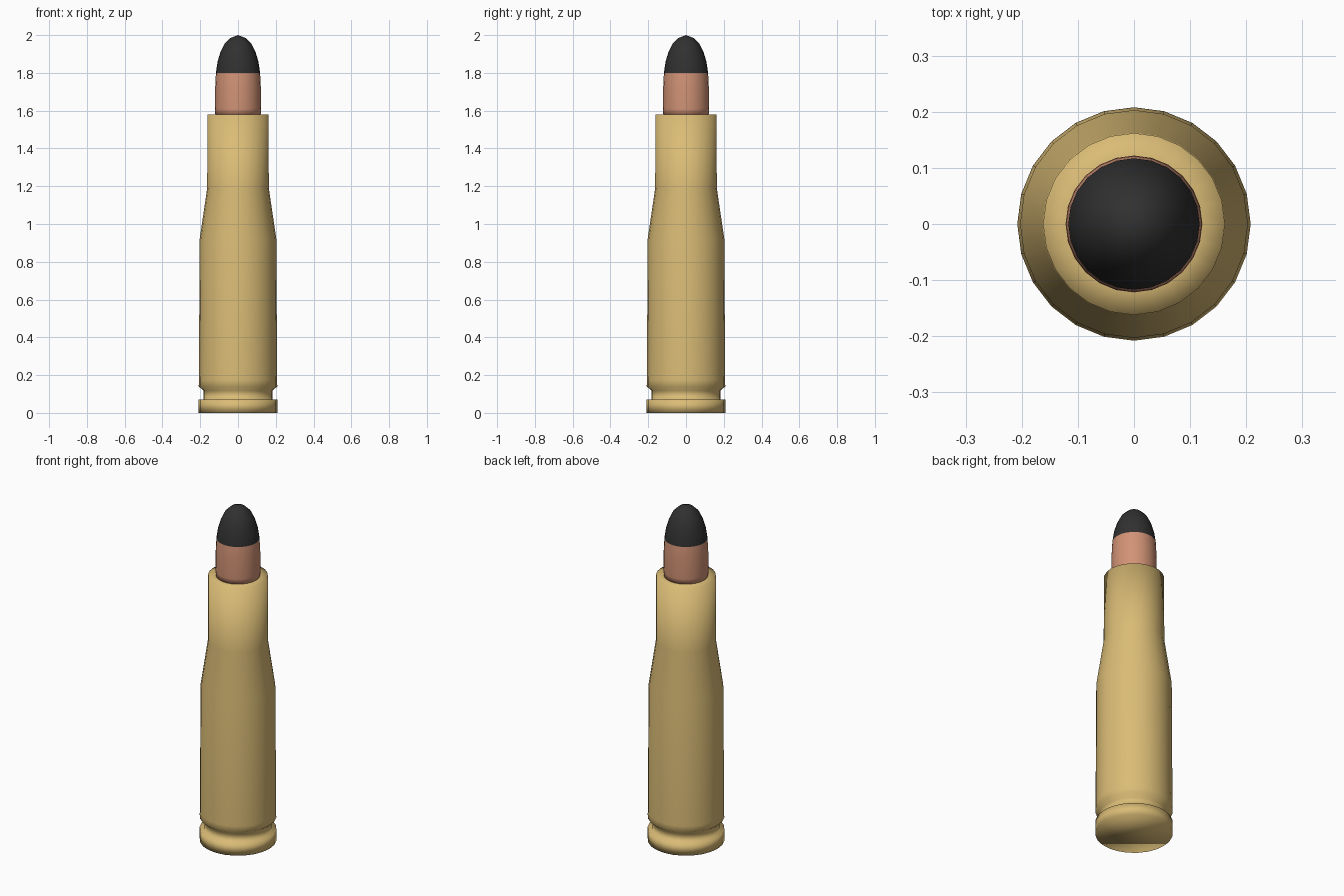
import bpy, bmesh
from math import cos, sin, tau

SIDES = 24

cube = bpy.data.objects.get("Cube")
if cube:
    bpy.data.objects.remove(cube, do_unlink=True)


def material(name, rgb):
    mat = bpy.data.materials.new(name)
    mat.use_nodes = True
    colour = (*rgb, 1)
    mat.diffuse_color = colour
    mat.node_tree.nodes["Principled BSDF"].inputs["Base Color"].default_value = colour
    return mat


def lathe(name, profile, mats, rule=lambda z: 0):
    """Spin (radius, z) points around z, bottom to top; ends are closed."""
    bm = bmesh.new()
    rings = []
    for r, z in profile:
        if r == 0:
            rings.append([bm.verts.new((0, 0, z))] * SIDES)
        else:
            rings.append([bm.verts.new((r * cos(tau * i / SIDES), r * sin(tau * i / SIDES), z))
                          for i in range(SIDES)])
    for low, high in zip(rings, rings[1:]):
        for i in range(SIDES):
            j = (i + 1) % SIDES
            corners = dict.fromkeys((low[i], low[j], high[j], high[i]))
            bm.faces.new(list(corners))
    bm.faces.new(rings[0][::-1])
    if profile[-1][0] > 0:
        bm.faces.new(rings[-1])
    bmesh.ops.recalc_face_normals(bm, faces=bm.faces)
    for f in bm.faces:
        f.smooth = True
        f.material_index = rule(f.calc_center_median().z)
    mesh = bpy.data.meshes.new(name)
    bm.to_mesh(mesh)
    bm.free()
    for m in mats:
        mesh.materials.append(m)
    obj = bpy.data.objects.new(name, mesh)
    bpy.context.collection.objects.link(obj)
    return obj


brass = material("brass", (0.70, 0.50, 0.18))
copper = material("copper", (0.64, 0.29, 0.18))
black = material("black_tip", (0.03, 0.03, 0.03))

# Case: rim, extractor groove, body, shoulder, neck and flat mouth
lathe("case", [(0.208, 0), (0.208, 0.07), (0.183, 0.07), (0.183, 0.118),
               (0.208, 0.14), (0.207, 0.175), (0.203, 0.92),
               (0.163, 1.19), (0.162, 1.58), (0.11, 1.58)], [brass])

# Bullet: copper jacket with a black rounded nose
lathe("bullet", [(0.12, 1.575), (0.122, 1.61), (0.121, 1.72), (0.117, 1.8),
                 (0.108, 1.86), (0.093, 1.91), (0.071, 1.955),
                 (0.04, 1.985), (0, 2.0)], [copper, black],
      lambda z: int(z > 1.8))
